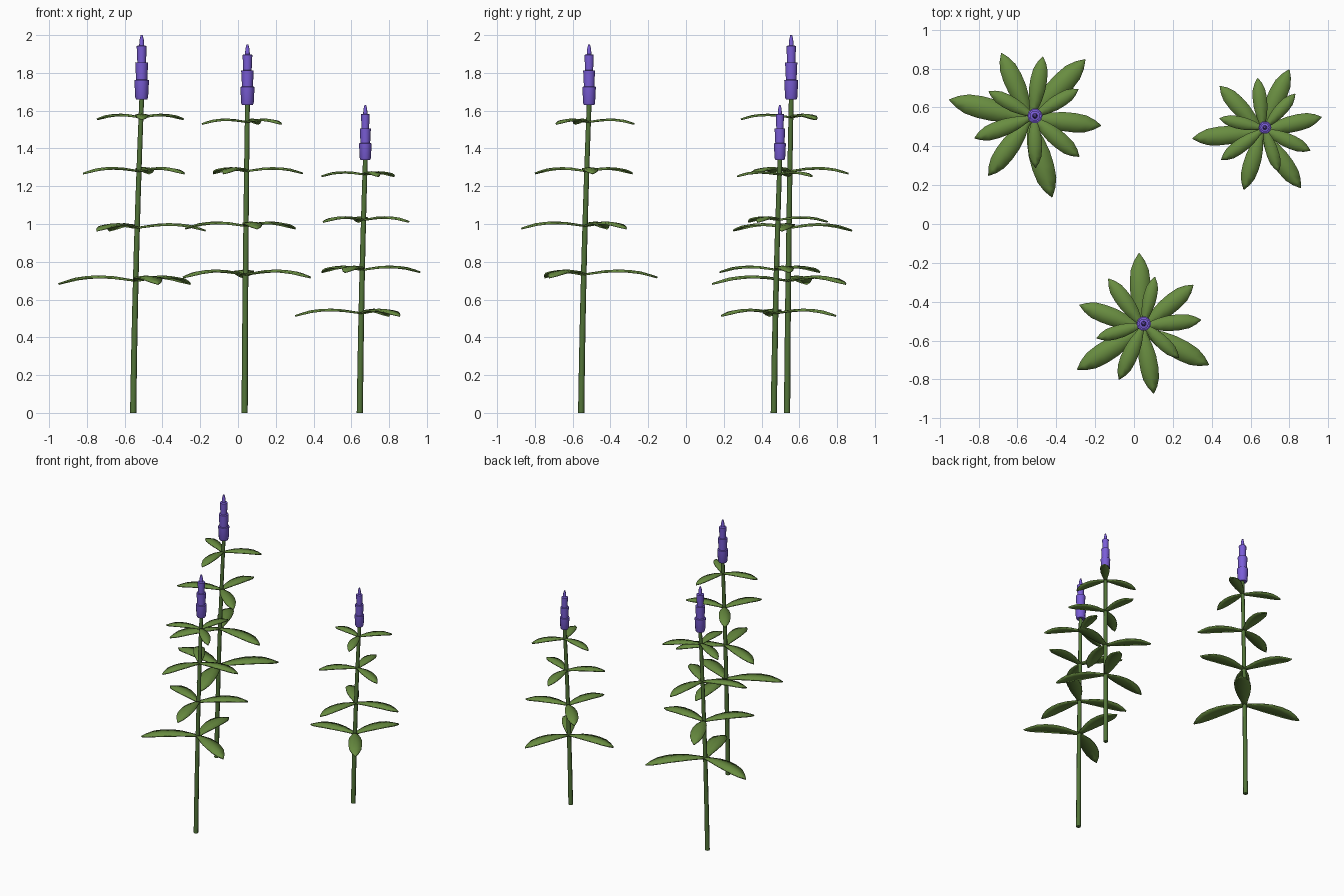
import bpy, bmesh, math
from mathutils import Vector

if "Cube" in bpy.data.objects:
    bpy.data.objects.remove(bpy.data.objects["Cube"])


def material(name, rgb):
    m = bpy.data.materials.new(name)
    m.diffuse_color = (*rgb, 1)
    m.use_nodes = True
    m.node_tree.nodes["Principled BSDF"].inputs["Base Color"].default_value = m.diffuse_color
    return m


LEAF = material("leaf green", (0.14, 0.265, 0.052))
STEM = material("stem green", (0.085, 0.175, 0.04))
PETAL = material("flower purple", (0.195, 0.11, 0.68))


def finish(bm, name, mat, angle):
    me = bpy.data.meshes.new(name)
    bm.to_mesh(me)
    bm.free()
    ob = bpy.data.objects.new(name, me)
    bpy.context.collection.objects.link(ob)
    me.materials.append(mat)
    bpy.ops.object.select_all(action='DESELECT')
    bpy.context.view_layer.objects.active = ob
    ob.select_set(True)
    bpy.ops.object.shade_smooth_by_angle(angle=math.radians(angle))
    return ob


def loft(rings, name, mat, sides, angle):
    """Closed tube through (centre, radius) rings."""
    bm = bmesh.new()
    loops = []
    for c, r in rings:
        loops.append([bm.verts.new(c + Vector((r * math.cos(a), r * math.sin(a), 0)))
                      for a in (math.tau * k / sides for k in range(sides))])
    for a, b in zip(loops, loops[1:]):
        for k in range(sides):
            n = (k + 1) % sides
            bm.faces.new((a[k], a[n], b[n], b[k]))
    bm.faces.new(loops[0][::-1])
    bm.faces.new(loops[-1])
    return finish(bm, name, mat, angle)


# leaf outline: position along leaf, half width, height (all relative to length)
OUTLINE = [(0, .035, 0), (.12, .06, .02), (.28, .105, .045), (.45, .132, .055),
           (.62, .135, .050), (.78, .118, .028), (.9, .07, -.008), (1, .004, -.042)]


def add_leaf(bm, base, length, degrees):
    a = math.radians(degrees)
    u = Vector((math.cos(a), math.sin(a), 0))
    v = Vector((-math.sin(a), math.cos(a), 0))
    rows = []
    for t, w, h in OUTLINE:
        p = base + u * (t * length) + Vector((0, 0, h * length))
        droop = Vector((0, 0, -0.12 * w * length))
        rows.append([bm.verts.new(p + v * (w * length) + droop),
                     bm.verts.new(p),
                     bm.verts.new(p - v * (w * length) + droop)])
    for r, s in zip(rows, rows[1:]):
        for k in (0, 1):
            bm.faces.new((r[k + 1], s[k + 1], s[k], r[k]))


# flower spike: height fraction, radius fraction (flared whorls, narrow tip)
SPIKE = [(0, .80), (.03, .92), (.30, 1.05), (.305, .80), (.57, .92), (.575, .62),
         (.83, .72), (.84, .36), (.93, .30), (1, .14)]

# base xy, top xy, spike bottom, spike top, spike radius,
# whorls of three leaves: height, length, first angle
PLANTS = {
    "left": ((-.555, .535), (-.51, .557), 1.66, 2.0, .037,
             [(.70, .42, 46.5), (.98, .365, 114), (1.28, .315, 80), (1.565, .265, 31.5)]),
    "front": ((.035, -.555), (.05, -.513), 1.63, 1.95, .036,
              [(.733, .39, 92), (.99, .342, 40), (1.28, .30, 6), (1.54, .25, 76.5)]),
    "right": ((.645, .465), (.674, .497), 1.34, 1.63, .032,
              [(.528, .352, 65.5), (.758, .315, 13), (1.022, .265, 96), (1.262, .235, 48)]),
}

for name, (b, t, z0, z1, rad, whorls) in PLANTS.items():
    def centre(z):
        f = z / z0
        f = 0.5 * f + 0.5 * f * f
        return Vector((b[0] + (t[0] - b[0]) * f, b[1] + (t[1] - b[1]) * f, z))

    # stem
    n = 6
    loft([(centre(z0 * 1.02 * i / n), .0165 - .004 * i / n) for i in range(n + 1)],
         name + "_stem", STEM, 8, 50)

    # flower spike
    top = Vector((t[0], t[1], 0))
    loft([(top + Vector((0, 0, z0 + (z1 - z0) * h)), rad * r) for h, r in SPIKE],
         name + "_flower_spike", PETAL, 10, 40)

    # leaves
    bm = bmesh.new()
    for z, length, start in whorls:
        for k in range(3):
            add_leaf(bm, centre(z), length, start + 120 * k)
    leaves = finish(bm, name + "_leaves", LEAF, 40)
    thick = leaves.modifiers.new("thickness", 'SOLIDIFY')
    thick.thickness = 0.009
    thick.offset = 0
